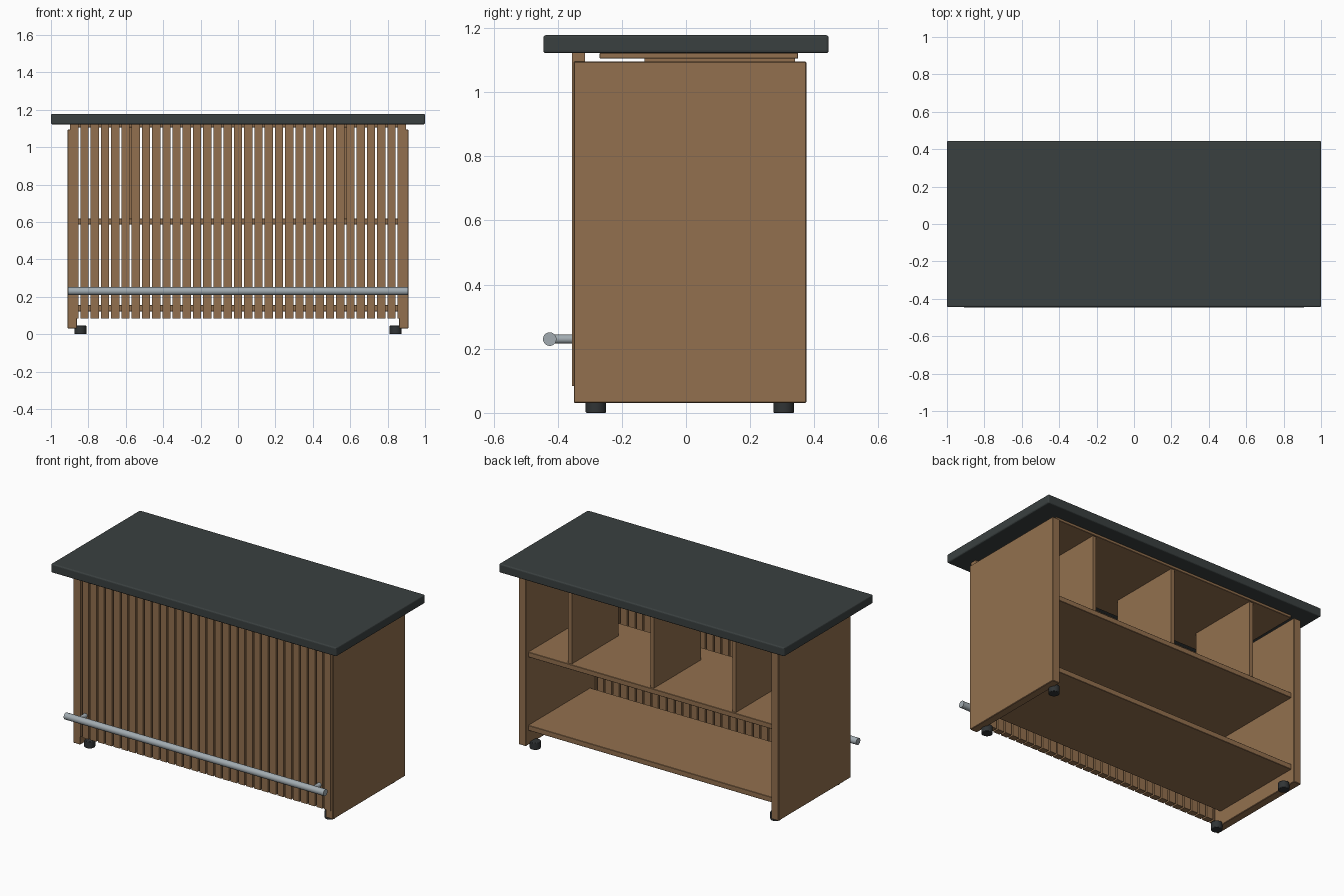
import bpy
import math

cube = bpy.data.objects.get("Cube")
if cube:
    bpy.data.objects.remove(cube, do_unlink=True)


def make_material(name, r, g, b):
    mat = bpy.data.materials.new(name)
    mat.use_nodes = True
    mat.diffuse_color = (r, g, b, 1)
    mat.node_tree.nodes["Principled BSDF"].inputs["Base Color"].default_value = (r, g, b, 1)
    return mat


wood = make_material("warm_wood", 0.29, 0.163, 0.077)
slate = make_material("dark_slate", 0.042, 0.051, 0.051)
steel = make_material("brushed_steel", 0.36, 0.41, 0.44)
rubber = make_material("black_rubber", 0.03, 0.034, 0.036)


def finish(obj, name, mat, bevel, segments):
    obj.name = name
    obj.data.materials.append(mat)
    if bevel:
        mod = obj.modifiers.new("soft_edges", "BEVEL")
        mod.width = bevel
        mod.segments = segments
        mod.limit_method = "ANGLE"
    return obj


def box(name, x, y, z, mat, bevel=0.0, segments=1):
    """Box from (min, max) ranges on each axis."""
    ranges = (x, y, z)
    bpy.ops.mesh.primitive_cube_add(size=1, location=[(a + b) / 2 for a, b in ranges])
    obj = bpy.context.object
    obj.scale = [b - a for a, b in ranges]
    bpy.ops.object.transform_apply(location=False, rotation=False, scale=True)
    return finish(obj, name, mat, bevel, segments)


def rod(name, centre, radius, length, mat, rotation=(0, 0, 0), bevel=0.0):
    bpy.ops.mesh.primitive_cylinder_add(vertices=32, radius=radius, depth=length,
                                        location=centre, rotation=rotation)
    bpy.ops.object.shade_smooth_by_angle(angle=math.radians(35))
    return finish(bpy.context.object, name, mat, bevel, 2)


# Countertop
box("countertop", (-1, 1), (-0.445, 0.445), (1.122, 1.178), slate, 0.008, 3)

# Side panels
for side, label in ((-1, "right"), (1, "left")):
    box(label + "_side_panel", sorted((side * 0.86, side * 0.911)),
        (-0.35, 0.375), (0.031, 1.095), wood, 0.003)

# Horizontal boards between the sides
depth = (-0.27, 0.35)
for name, z in (("bottom_shelf", (0.122, 0.155)),
                ("middle_shelf", (0.587, 0.619)),
                ("top_board", (1.105, 1.122))):
    box(name, (-0.862, 0.862), depth, z, wood, 0.002)

# Upper compartment dividers
for i in (-1, 0, 1):
    box(f"divider_{i + 2}", (i * 0.575 - 0.0125, i * 0.575 + 0.0125),
        (-0.13, 0.34), (0.615, 1.107), wood)

# Front slats
count, pitch = 33, 0.0547
for i in range(count):
    x = (i - (count - 1) / 2) * pitch
    box(f"front_slat_{i + 1}", (x - 0.022, x + 0.022), (-0.356, -0.315), (0.084, 1.122), wood)

# Foot rail and its brackets
rod("foot_rail", (0, -0.425, 0.23), 0.021, 1.82, steel, (0, math.pi / 2, 0))
for side, label in ((-1, "right"), (1, "left")):
    rod(label + "_rail_bracket", (side * 0.82, -0.38, 0.23), 0.014, 0.09, steel,
        (math.pi / 2, 0, 0))

# Feet
for x in (-0.843, 0.843):
    for y, label in ((-0.281, "front"), (0.305, "back")):
        rod(f"{label}_{'left' if x > 0 else 'right'}_foot", (x, y, 0.0225), 0.032, 0.045,
            rubber, bevel=0.003)
